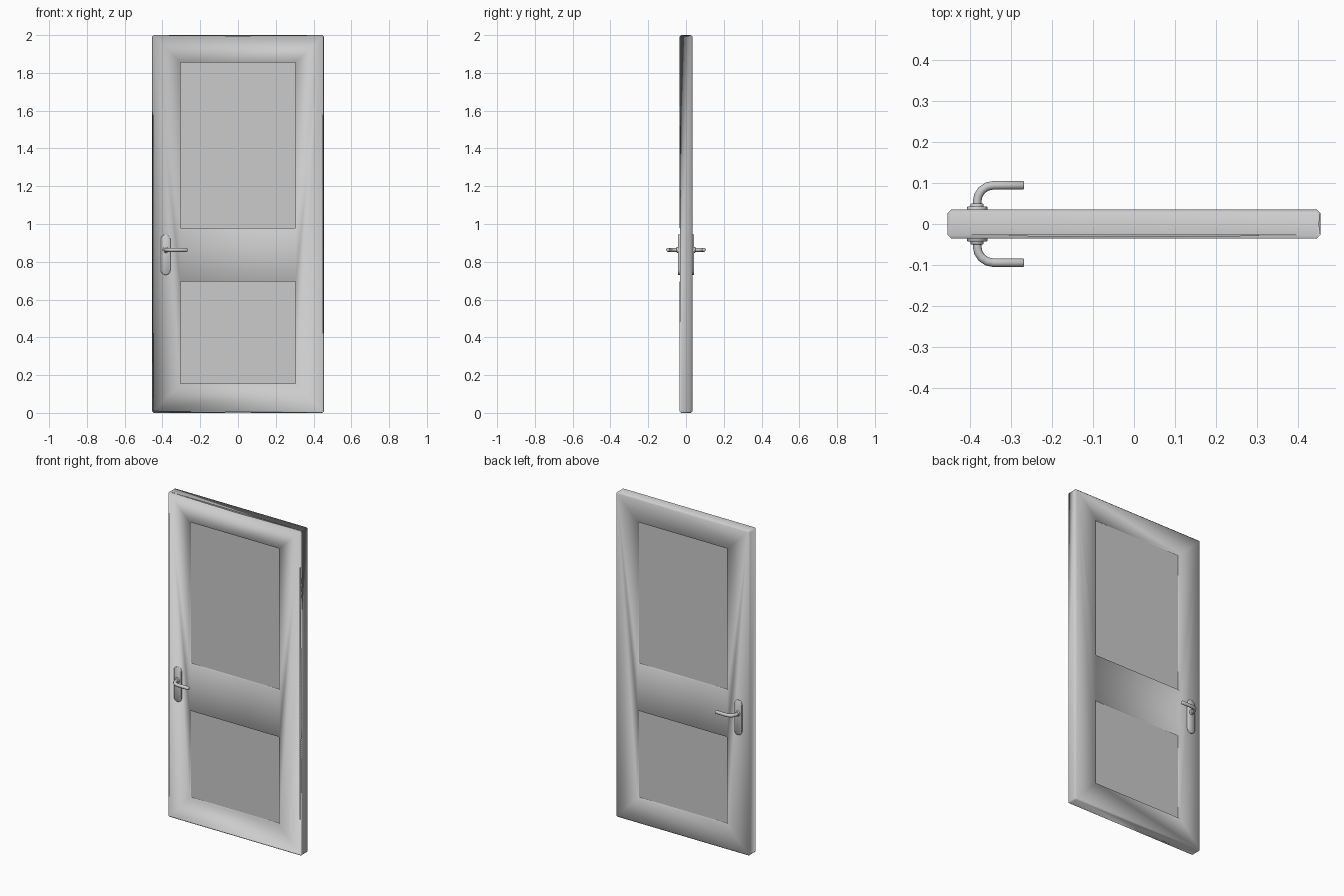
import bpy, bmesh, math
from mathutils import Vector

cube = bpy.data.objects.get("Cube")
if cube:
    bpy.data.objects.remove(cube)

grey = bpy.data.materials.new("light grey")
grey.use_nodes = True
colour = (0.6, 0.6, 0.6, 1)
grey.diffuse_color = colour
grey.node_tree.nodes["Principled BSDF"].inputs["Base Color"].default_value = colour

HALF_W, HALF_T, HEIGHT = 0.455, 0.035, 2.0
PANEL_X = 0.305
PANELS = {"lower": (0.155, 0.695), "upper": (0.98, 1.855)}
HANDLE_X, LEVER_Z = -0.383, 0.863


def finish(bm, name, smooth=True):
    bmesh.ops.recalc_face_normals(bm, faces=bm.faces)
    mesh = bpy.data.meshes.new(name)
    bm.to_mesh(mesh)
    bm.free()
    mesh.materials.append(grey)
    for p in mesh.polygons:
        p.use_smooth = smooth
    obj = bpy.data.objects.new(name, mesh)
    bpy.context.collection.objects.link(obj)
    return obj


def prism(name, outline, y0, y1, bevel):
    """Extrude an x-z outline from y0 to y1 and chamfer the outer rim."""
    bm = bmesh.new()
    near = [bm.verts.new((x, y0, z)) for x, z in outline]
    far = [bm.verts.new((x, y1, z)) for x, z in outline]
    bm.faces.new(near)
    outer = bm.faces.new(far)
    for i in range(len(near)):
        j = (i + 1) % len(near)
        bm.faces.new((near[i], near[j], far[j], far[i]))
    if bevel:
        bmesh.ops.bevel(bm, geom=list(outer.edges), offset=bevel,
                        segments=1, affect='EDGES')
    obj = finish(bm, name)
    obj.data.set_sharp_from_angle(angle=math.radians(50))
    return obj


# Door frame: mitred rails and stiles around two openings
bm = bmesh.new()
(l0, l1), (u0, u1) = PANELS["lower"], PANELS["upper"]
corners = [(s * HALF_W, z) for z in (0, HEIGHT) for s in (-1, 1)]
corners += [(s * PANEL_X, z) for z in (l0, l1, u0, u1) for s in (-1, 1)]
sides = [[bm.verts.new((x, y, z)) for x, z in corners] for y in (-HALF_T, HALF_T)]
rails = [(0, 1, 5, 4), (6, 7, 9, 8), (10, 11, 3, 2),
         (0, 4, 6, 8, 10, 2), (1, 3, 11, 9, 7, 5)]
for side in sides:
    for rail in rails:
        bm.faces.new([side[i] for i in rail])
front, back = sides
outer_faces = []
for n, loop in enumerate([(0, 1, 3, 2), (4, 5, 7, 6), (8, 9, 11, 10)]):
    for a, b in zip(loop, loop[1:] + loop[:1]):
        face = bm.faces.new((front[a], front[b], back[b], back[a]))
        if n == 0:
            outer_faces.append(face)
bmesh.ops.bevel(bm, geom=list({e for f in outer_faces for e in f.edges}),
                offset=0.008, segments=1, affect='EDGES')
finish(bm, "door_frame")

# Flat recessed panels
for label, (z0, z1) in PANELS.items():
    bm = bmesh.new()
    bmesh.ops.create_cube(bm, size=1)
    for v in bm.verts:
        v.co = Vector((v.co.x * 2 * PANEL_X, v.co.y * 0.04,
                       (z0 + z1) / 2 + v.co.z * (z1 - z0)))
    finish(bm, label + "_panel", smooth=False)


# Handle sets on both faces
def stadium(r, z0, z1, steps=8):
    pts = []
    for cz, start in ((z1 - r, 0), (z0 + r, math.pi)):
        for i in range(steps + 1):
            a = start + math.pi * i / steps
            pts.append((HANDLE_X + r * math.cos(a), cz + r * math.sin(a)))
    return pts


def circle(r, n=16):
    return [(HANDLE_X + r * math.cos(math.tau * i / n),
             LEVER_Z + r * math.sin(math.tau * i / n)) for i in range(n)]


def lever(name, s, r=0.0105, n=12):
    """Sweep a round section along an L-shaped path in the x-y plane."""
    bend, reach, end = 0.04, 0.0945, -0.268
    path = [(HANDLE_X, 0.04)]
    for i in range(5):
        a = math.pi / 2 * i / 4
        path.append((HANDLE_X + bend * (1 - math.cos(a)),
                     reach - bend + bend * math.sin(a)))
    path += [(end - 0.003, reach), (end, reach)]
    pts = [Vector((x, s * y, LEVER_Z)) for x, y in path]
    bm = bmesh.new()
    rings = []
    for i, p in enumerate(pts):
        t = (pts[min(i + 1, len(pts) - 1)] - pts[max(i - 1, 0)]).normalized()
        across = Vector((-t.y, t.x, 0))
        rad = r * 0.75 if i == len(pts) - 1 else r
        rings.append([bm.verts.new(p + across * rad * math.cos(math.tau * k / n)
                                   + Vector((0, 0, rad * math.sin(math.tau * k / n))))
                      for k in range(n)])
    for a, b in zip(rings, rings[1:]):
        for k in range(n):
            m = (k + 1) % n
            bm.faces.new((a[k], a[m], b[m], b[k]))
    bm.faces.new(rings[0])
    bm.faces.new(rings[-1])
    finish(bm, name).data.set_sharp_from_angle(angle=math.radians(50))


for label, s in (("front", -1), ("back", 1)):
    prism(label + "_handle_plate", stadium(0.025, 0.73, 0.945),
          s * 0.03, s * 0.043, 0.002)
    prism(label + "_handle_collar", circle(0.016), s * 0.04, s * 0.05, 0.002)
    lever(label + "_lever", s)
